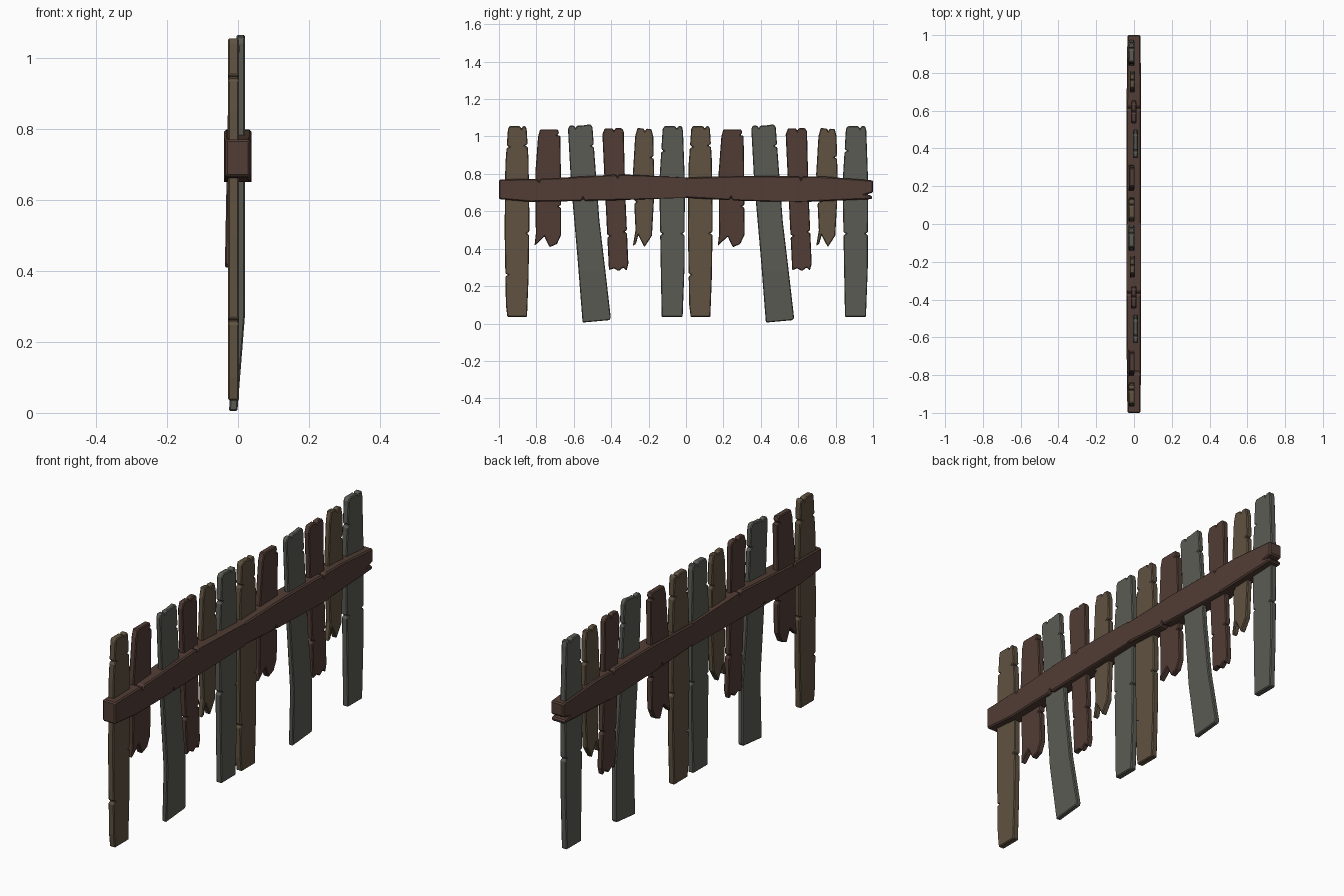
import bpy, bmesh
from mathutils import Vector

if "Cube" in bpy.data.objects:
    bpy.data.objects.remove(bpy.data.objects["Cube"])


def material(name, rgb):
    m = bpy.data.materials.new(name)
    m.diffuse_color = (*rgb, 1)
    m.use_nodes = True
    m.node_tree.nodes["Principled BSDF"].inputs["Base Color"].default_value = m.diffuse_color
    return m


OLIVE = material("olive_wood", (0.115, 0.085, 0.051))
BROWN = material("brown_wood", (0.085, 0.047, 0.036))
GREY = material("grey_wood", (0.105, 0.105, 0.09))


def notched(pts, notches):
    """Cut small V cracks into a counter-clockwise outline: {edge: position}."""
    out = []
    for i, p in enumerate(pts):
        a, b = Vector(p), Vector(pts[(i + 1) % len(pts)])
        out.append(a)
        if i in notches:
            d = (b - a).normalized()
            c = a.lerp(b, notches[i])
            out += [c - d * 0.008, c + Vector((-d.y, d.x)) * 0.014, c + d * 0.008]
    return out


def board(name, pts, notches, x0, x1, mat, offset=0.0, shape=None, cuts=(), bevel=0.004):
    """Extrude a (y, z) outline from x0 to x1, slice it at cuts, then bend it."""
    bm = bmesh.new()
    f = bm.faces.new([bm.verts.new((x0, p.x, p.y)) for p in notched(pts, notches)])
    g = bmesh.ops.extrude_face_region(bm, geom=[f])
    for v in g["geom"]:
        if isinstance(v, bmesh.types.BMVert):
            v.co.x = x1
    bmesh.ops.recalc_face_normals(bm, faces=bm.faces)
    for co, no in cuts:
        bmesh.ops.bisect_plane(bm, geom=bm.verts[:] + bm.edges[:] + bm.faces[:],
                               plane_co=co, plane_no=no)
    for v in bm.verts:
        if shape:
            shape(v.co)
        v.co.y += offset
    me = bpy.data.meshes.new(name)
    bm.to_mesh(me)
    bm.free()
    me.materials.append(mat)
    ob = bpy.data.objects.new(name, me)
    bpy.context.collection.objects.link(ob)
    mod = ob.modifiers.new("worn_edges", "BEVEL")
    mod.width = bevel
    mod.limit_method = "ANGLE"
    mod.angle_limit = 0.6
    return ob


def lean_low(co):
    # lower end of a short board drifts backwards
    co.x -= 0.012 * max(0, (1.04 - co.z) / 0.63)


def bent_foot(co):
    # foot of the crooked board kicks sideways
    co.x -= 0.022 * max(0, (0.28 - co.z) / 0.28)


# two identical groups of six pickets
for n, off in enumerate((0.0, 0.98)):
    tag = f"_{n + 1}"
    board("tall_olive_picket" + tag,
          [(-.955, .035), (-.85, .035), (-.842, .24), (-.837, .55), (-.842, .88), (-.852, 1.04),
           (-.858, 1.055), (-.945, 1.055), (-.952, 1.04), (-.966, .85), (-.97, .5), (-.963, .1)],
          {2: .78, 4: .45, 6: .25, 8: .5, 10: .6}, -.028, .003, OLIVE, off)
    board("broken_brown_picket" + tag,
          [(-.81, .415), (-.757, .465), (-.73, .408), (-.69, .425), (-.667, .475), (-.668, .75),
           (-.672, 1.0), (-.685, 1.038), (-.78, 1.038), (-.791, 1.0), (-.806, .8), (-.803, .48)],
          {4: .55, 6: .3}, -.025, .004, BROWN, off, lean_low)
    board("crooked_grey_picket" + tag,
          [(-.553, .005), (-.41, .018), (-.402, .03), (-.432, .29), (-.463, .55), (-.5, 1.05),
           (-.512, 1.065), (-.56, 1.058), (-.622, 1.058), (-.631, 1.04), (-.615, .75), (-.58, .35)],
          {4: .8, 7: .5}, -.004, .02, GREY, off, bent_foot,
          [((0, 0, .28), (0, 0, 1))])
    board("broken_red_picket" + tag,
          [(-.412, .285), (-.385, .295), (-.36, .28), (-.335, .3), (-.318, .282), (-.308, .32),
           (-.325, .7), (-.333, 1.03), (-.345, 1.045), (-.435, 1.043), (-.447, 1.01), (-.43, .65)],
          {5: .45, 8: .45, 11: .5}, -.015, .012, BROWN, off)
    board("short_olive_picket" + tag,
          [(-.284, .415), (-.268, .425), (-.255, .472), (-.222, .408), (-.182, .47), (-.168, .72),
           (-.175, 1.0), (-.185, 1.04), (-.26, 1.045), (-.272, 1.0), (-.284, .8), (-.27, .5)],
          {5: .6, 7: .45, 10: .5}, -.022, .005, OLIVE, off)
    board("tall_grey_picket" + tag,
          [(-.13, .035), (-.018, .035), (-.008, .3), (-.006, .75), (-.016, 1.03), (-.022, 1.055),
           (-.115, 1.055), (-.125, 1.04), (-.143, .75), (-.135, .3)],
          {2: .4, 5: .3, 7: .4, 8: .6}, -.028, .002, GREY, off)


def swell(co):
    # rail is thicker between its tapered ends
    co.x *= 1.0 + 0.12 * min(1, (1 - abs(co.y)) / 0.35)


# cross rail through all pickets, split at its far end
board("cross_rail",
      [(-1, .665), (-.83, .65), (-.4, .658), (0, .672), (.3, .655), (.65, .65), (.995, .665),
       (.995, .683), (.965, .69), (1, .7), (1, .765), (.75, .785), (.3, .79), (0, .78),
       (-.35, .798), (-.75, .775), (-1, .77)],
      {1: .65, 3: .8, 11: .3, 14: .04, 15: .15}, -.035, .034, BROWN, 0, swell,
      [((0, y, 0), (0, 1, 0)) for y in (-.65, 0, .65)], .006)
